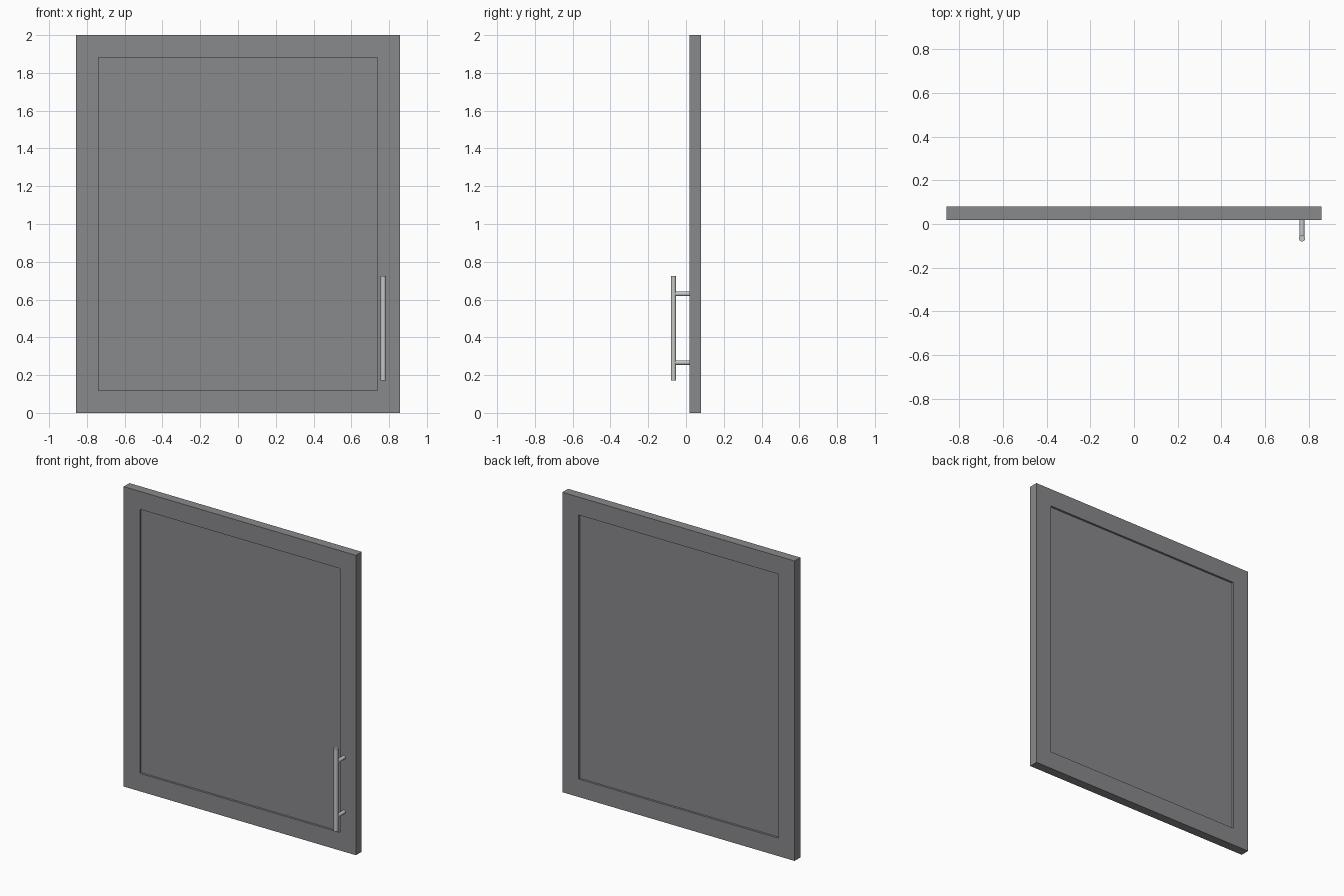
import bpy, bmesh
from mathutils import Matrix, Vector

if "Cube" in bpy.data.objects:
    bpy.data.objects.remove(bpy.data.objects["Cube"])


def material(name, rgb):
    m = bpy.data.materials.new(name)
    m.diffuse_color = (*rgb, 1)
    m.use_nodes = True
    m.node_tree.nodes["Principled BSDF"].inputs["Base Color"].default_value = m.diffuse_color
    return m


GREY = material("grey paint", (0.25, 0.252, 0.26))
STEEL = material("brushed steel", (0.56, 0.57, 0.575))


def finish(name, bm, mat):
    bmesh.ops.recalc_face_normals(bm, faces=bm.faces)
    mesh = bpy.data.meshes.new(name)
    bm.to_mesh(mesh)
    bm.free()
    mesh.materials.append(mat)
    obj = bpy.data.objects.new(name, mesh)
    bpy.context.collection.objects.link(obj)
    return obj


def rod(name, start, end, radius):
    start, end = Vector(start), Vector(end)
    axis = end - start
    bm = bmesh.new()
    bmesh.ops.create_cone(
        bm, cap_ends=True, segments=32, radius1=radius, radius2=radius, depth=axis.length,
        matrix=Matrix.Translation((start + end) / 2) @ axis.to_track_quat('Z', 'Y').to_matrix().to_4x4())
    obj = finish(name, bm, STEEL)
    bpy.context.view_layer.objects.active = obj
    obj.select_set(True)
    bpy.ops.object.shade_smooth_by_angle()
    obj.select_set(False)


# Door slab with a recessed panel on the front and the back
WIDTH, HEIGHT, FRONT, BACK = 1.714, 2.0, 0.019, 0.08
BORDER, RECESS = 0.169, 0.014
bm = bmesh.new()
bmesh.ops.create_cube(bm, size=1, matrix=Matrix.Translation((0, (FRONT + BACK) / 2, HEIGHT / 2))
                      @ Matrix.Diagonal((WIDTH, BACK - FRONT, HEIGHT, 1)))
for face in [f for f in bm.faces if abs(f.normal.y) > 0.9]:
    bmesh.ops.inset_region(bm, faces=[face], thickness=BORDER)
    normal = face.normal.copy()
    # Straight recess walls
    panel = bmesh.ops.extrude_discrete_faces(bm, faces=[face])["faces"]
    bmesh.ops.translate(bm, verts=panel[0].verts, vec=-normal * RECESS)
finish("door", bm, GREY)

# Bar handle on two posts
HX, HY = 0.769, -0.066
rod("handle_bar", (HX, HY, 0.172), (HX, HY, 0.724), 0.014)
for name, z in (("lower_handle_post", 0.266), ("upper_handle_post", 0.63)):
    rod(name, (HX, HY, z), (HX, FRONT + 0.002, z), 0.012)
